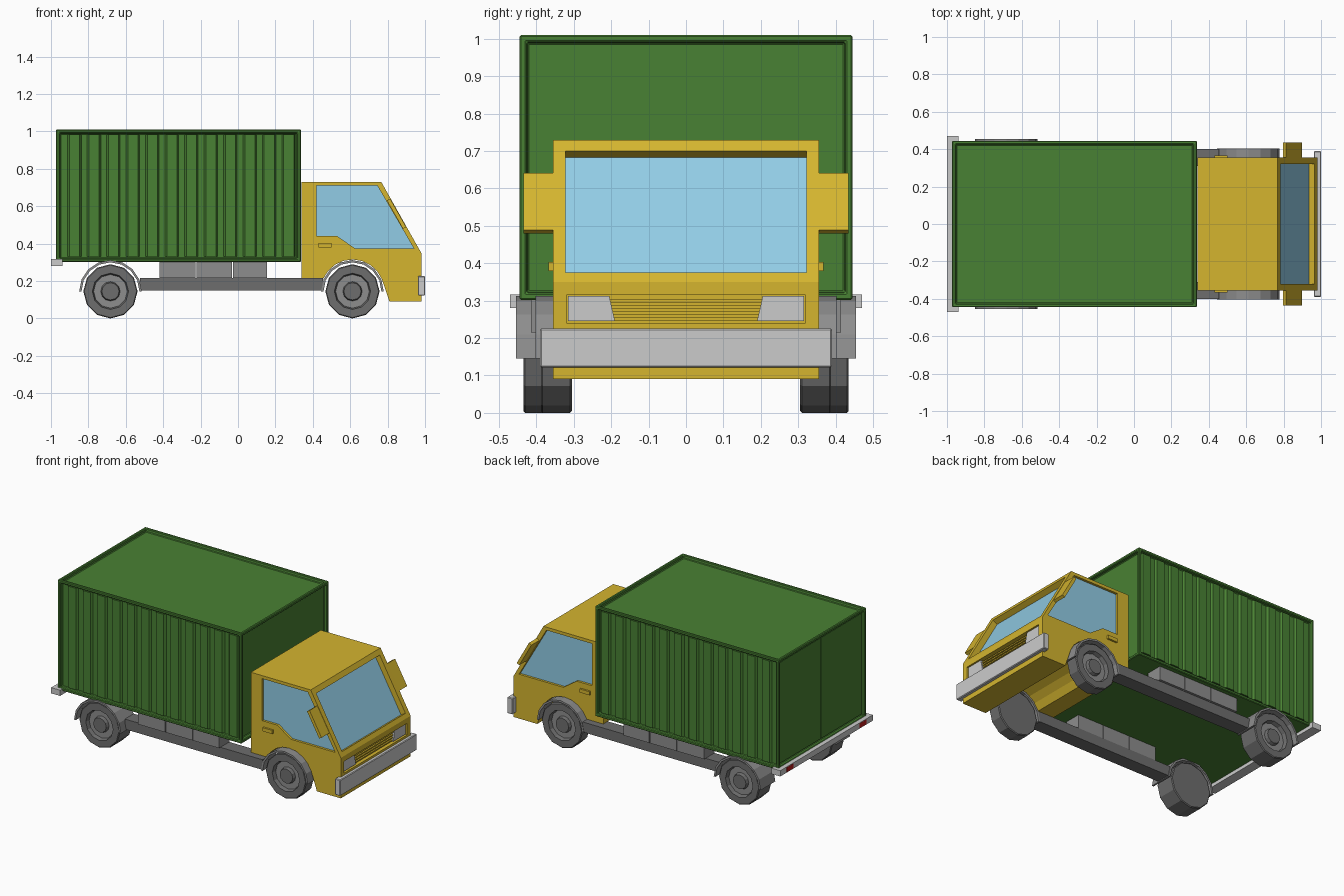
import bpy, bmesh, math
from mathutils import Vector

if "Cube" in bpy.data.objects:
    bpy.data.objects.remove(bpy.data.objects["Cube"])


def material(name, rgb):
    m = bpy.data.materials.new(name)
    m.diffuse_color = (*rgb, 1)
    m.use_nodes = True
    m.node_tree.nodes["Principled BSDF"].inputs["Base Color"].default_value = m.diffuse_color
    return m


YELLOW = material("yellow_paint", (0.66, 0.46, 0.028))
GREEN = material("green_paint", (0.066, 0.22, 0.033))
GLASS = material("window_glass", (0.285, 0.605, 0.787))
DARK = material("dark_grey", (0.155, 0.155, 0.155))
MID = material("mid_grey", (0.27, 0.27, 0.27))
RED = material("red_lamp", (0.5, 0.01, 0.01))


def finish(name, bm, mat=None, mirror=False, bevel=0):
    bmesh.ops.recalc_face_normals(bm, faces=bm.faces[:])
    me = bpy.data.meshes.new(name)
    bm.to_mesh(me)
    bm.free()
    ob = bpy.data.objects.new(name, me)
    bpy.context.collection.objects.link(ob)
    if mat:
        me.materials.append(mat)
    if bevel:
        b = ob.modifiers.new("bevel", 'BEVEL')
        b.width, b.segments = bevel, 1
    if mirror:
        m = ob.modifiers.new("mirror", 'MIRROR')
        m.use_axis = (False, True, False)
    return ob


def extrude(name, pts, lo, hi, mat=None, axis='y', **kw):
    """Extrude a closed 2D profile along one axis."""
    place = {'x': lambda a, b, h: (h, a, b),
             'y': lambda a, b, h: (a, h, b),
             'z': lambda a, b, h: (a, b, h)}[axis]
    bm = bmesh.new()
    face = bm.faces.new([bm.verts.new(place(a, b, lo)) for a, b in pts])
    out = bmesh.ops.extrude_face_region(bm, geom=[face])
    move = Vector(place(0, 0, hi - lo))
    bmesh.ops.translate(bm, vec=move, verts=[v for v in out["geom"] if isinstance(v, bmesh.types.BMVert)])
    return finish(name, bm, mat, **kw)


def block(name, x0, x1, y0, y1, z0, z1, mat=None, **kw):
    return extrude(name, [(x0, z0), (x1, z0), (x1, z1), (x0, z1)], y0, y1, mat, **kw)


def arc(cx, cz, r, a0, a1, n):
    return [(cx + r * math.cos(math.radians(a0 + (a1 - a0) * i / n)),
             cz + r * math.sin(math.radians(a0 + (a1 - a0) * i / n))) for i in range(n + 1)]


def cut(target, cutter):
    """Subtract the cutter, then remove it."""
    m = target.modifiers.new("cut", 'BOOLEAN')
    m.operation, m.solver, m.object = 'DIFFERENCE', 'EXACT', cutter
    bpy.context.view_layer.objects.active = target
    bpy.ops.object.modifier_apply(modifier=m.name)
    bpy.data.objects.remove(cutter)


FRONT_X, REAR_X, AXLE_Z = 0.612, -0.682, 0.145

# Cab shell with wheel arch
cab = extrude("cab", [(0.34, 0.215)] + arc(FRONT_X, AXLE_Z, 0.17, 156, 22, 8) +
              [(0.81, 0.09), (0.98, 0.09), (0.98, 0.35), (0.766, 0.73), (0.34, 0.73)],
              -0.355, 0.355, YELLOW)

# Windscreen recess and glass, laid along the slope
top, bottom = Vector((0.783, 0.70)), Vector((0.966, 0.375))
normal = Vector((0.38, 0.214)).normalized()


def slope_slab(name, a, b, out, inn, y0, y1, mat=None, **kw):
    return extrude(name, [a + normal * out, b + normal * out, b + normal * inn, a + normal * inn],
                   y0, y1, mat, **kw)


cut(cab, slope_slab("windscreen_cutter", top, bottom, 0.06, -0.038, -0.322, 0.322))
slope_slab("windscreen", top, bottom, -0.036, -0.042, -0.322, 0.322, GLASS)

# Side window recesses and glass
window = [(0.42, 0.71), (0.745, 0.71), (0.94, 0.375), (0.625, 0.375), (0.53, 0.44), (0.42, 0.44)]
for s in (-1, 1):
    cut(cab, extrude("window_cutter", window, s * 0.338, s * 0.40))
extrude("side_window", window, 0.335, 0.340, GLASS, mirror=True)

# Grille recess, slats and headlights
cut(cab, block("grille_cutter", 0.945, 1.05, -0.32, 0.32, 0.24, 0.315))
for i in range(4):
    z = 0.247 + i * 0.016
    block("grille_slat", 0.94, 0.965, -0.22, 0.22, z, z + 0.008, YELLOW)
extrude("headlight", [(0.19, 0.245), (0.315, 0.245), (0.315, 0.312), (0.205, 0.312)],
        0.94, 0.972, axis='x', mirror=True)

# Bumper, mirrors, door handles
block("front_bumper", 0.962, 1.0, -0.39, 0.39, 0.122, 0.226, bevel=0.004)
slope_slab("wing_mirror", Vector((0.808, 0.638)), Vector((0.894, 0.486)), 0.006, -0.014,
           0.35, 0.435, YELLOW, mirror=True)
block("door_handle", 0.43, 0.50, 0.35, 0.367, 0.38, 0.403, YELLOW, mirror=True)

# Cargo container: flat frame around recessed panels
bm = bmesh.new()
bmesh.ops.create_cube(bm, size=1)
for v in bm.verts:
    v.co = (-0.318 + v.co.x * 1.308, v.co.y * 0.89, 0.656 + v.co.z * 0.708)
bm.normal_update()
panels = [f for f in bm.faces if f.normal.z > -0.5]
bmesh.ops.inset_individual(bm, faces=panels, thickness=0.026, depth=0)
bmesh.ops.inset_individual(bm, faces=panels, thickness=0.004, depth=-0.02)
finish("container", bm, GREEN, bevel=0.004)

# Corrugated side panels
start, end, ribs = -0.943, 0.307, 12
step = (end - start) / ribs
wave = [(start, 0.40)]
for i in range(ribs):
    x = start + i * step
    wave += [(x + step * f, y) for f, y in ((0.05, 0.419), (0.27, 0.419), (0.40, 0.438), (0.92, 0.438))]
wave += [(end, 0.419), (end, 0.40)]
extrude("corrugated_side", wave, 0.33, 0.983, GREEN, axis='z', mirror=True)

# Rear doors
block("rear_door", -0.958, -0.945, 0.003, 0.413, 0.332, 0.98, GREEN, mirror=True)

# Rear bumper and lamps
block("rear_bumper", -1.0, -0.937, -0.47, 0.47, 0.28, 0.317)
block("rear_lamp", -1.001, -0.99, 0.335, 0.405, 0.284, 0.313, RED, mirror=True)

# Side rails and storage boxes
block("side_rail", -0.525, 0.455, 0.31, 0.40, 0.15, 0.215, DARK, mirror=True)
for x0, x1 in ((-0.42, -0.228), (-0.223, -0.033), (-0.028, 0.155)):
    block("storage_box", x0, x1, 0.31, 0.415, 0.215, 0.303, MID, mirror=True)

# Wheels (12-sided lathe) and mudguards
for label, cx, tyre_y, guard_y in (("front", FRONT_X, 0.388, 0.403), ("rear", REAR_X, 0.435, 0.454)):
    profile = [(0, 0.305), (0.14, 0.305), (0.145, 0.31), (0.145, tyre_y - 0.005), (0.14, tyre_y),
               (0.097, tyre_y), (0.09, tyre_y - 0.025), (0.052, tyre_y - 0.025),
               (0.046, tyre_y - 0.004), (0, tyre_y - 0.004)]
    bm = bmesh.new()
    vs = [bm.verts.new((cx + r, y, AXLE_Z)) for r, y in profile]
    es = [bm.edges.new(p) for p in zip(vs, vs[1:])]
    bmesh.ops.spin(bm, geom=vs + es, cent=(cx, 0, AXLE_Z), axis=(0, 1, 0),
                   angle=math.tau, steps=12)
    bmesh.ops.remove_doubles(bm, verts=bm.verts[:], dist=0.0005)
    wheel = finish(label + "_wheel", bm, DARK, mirror=True)
    wheel.data.materials.append(MID)
    for f in wheel.data.polygons:
        r = math.hypot(f.center.x - cx, f.center.z - AXLE_Z)
        if 0.055 < r < 0.085 and f.center.y > 0.35:
            f.material_index = 1
    extrude(label + "_mudguard", arc(cx, AXLE_Z, 0.167, 0, 180, 8) + arc(cx, AXLE_Z, 0.155, 180, 0, 8),
            0.305, guard_y, MID, mirror=True)
